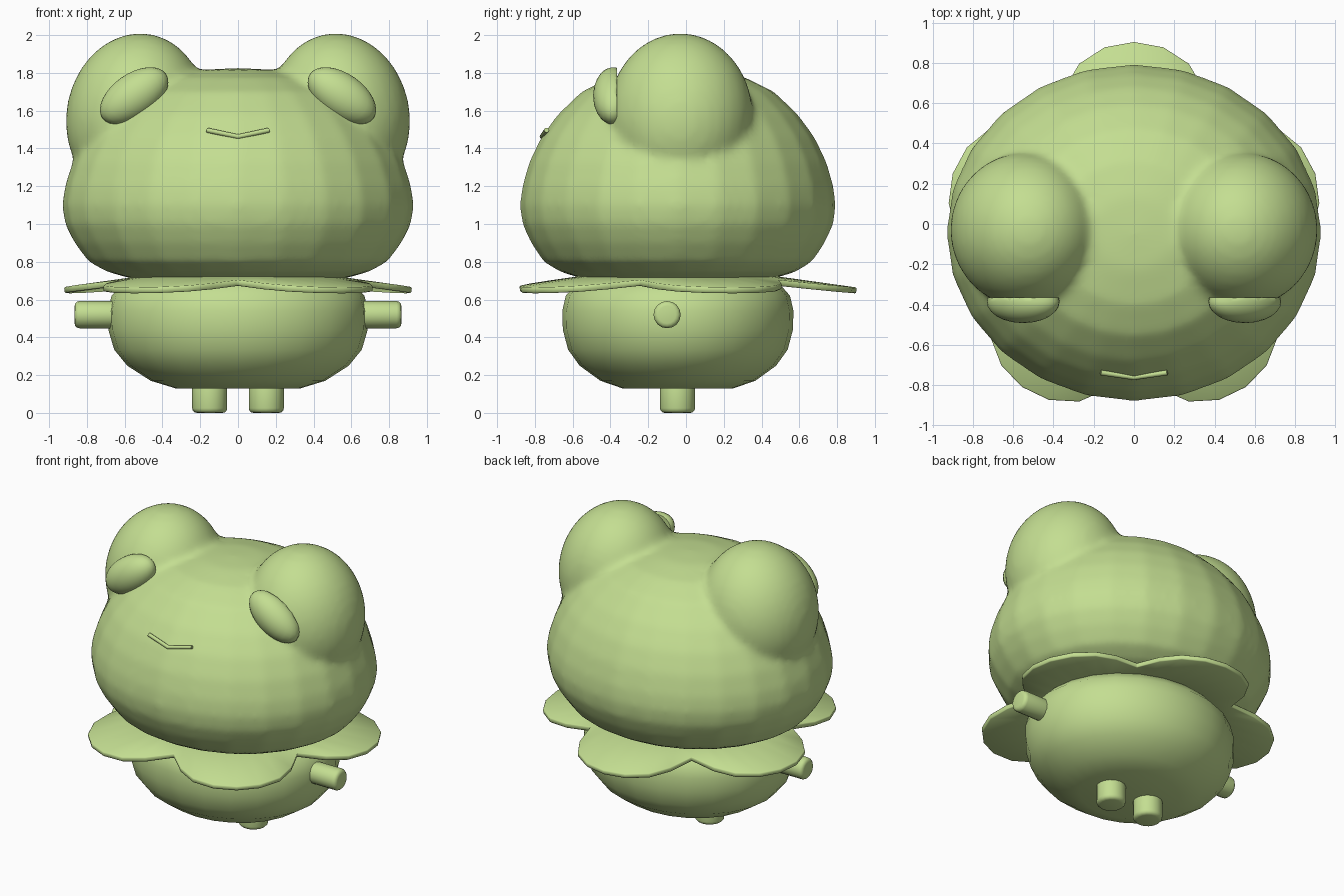
import bpy, bmesh, math
from mathutils import Matrix, Vector

if "Cube" in bpy.data.objects:
    bpy.data.objects.remove(bpy.data.objects["Cube"])

CENTER_Y = -0.043

green = bpy.data.materials.new("soft green")
green.use_nodes = True
colour = (0.55, 0.73, 0.285, 1)
green.diffuse_color = colour
green.node_tree.nodes["Principled BSDF"].inputs["Base Color"].default_value = colour


def finish(name, bm, angle=40):
    """Turn a bmesh into a smooth shaded object with sharp hard edges."""
    bmesh.ops.recalc_face_normals(bm, faces=bm.faces)
    mesh = bpy.data.meshes.new(name)
    bm.to_mesh(mesh)
    bm.free()
    mesh.materials.append(green)
    mesh.shade_smooth()
    mesh.set_sharp_from_angle(angle=math.radians(angle))
    obj = bpy.data.objects.new(name, mesh)
    bpy.context.collection.objects.link(obj)
    return obj


def lathe(bm, profile, rx, ry, segments=24):
    """Closed elliptical solid from (relative radius, height) pairs."""
    rings = []
    for r, z in profile:
        ring = []
        for i in range(segments):
            a = math.tau * i / segments
            ring.append(bm.verts.new((rx * r * math.cos(a), CENTER_Y + ry * r * math.sin(a), z)))
        rings.append(ring)
    for low, high in zip(rings, rings[1:]):
        for i in range(segments):
            j = (i + 1) % segments
            bm.faces.new((low[i], low[j], high[j], high[i]))
    bm.faces.new(rings[0][::-1])
    bm.faces.new(rings[-1])


def ball(bm, location, radii, turn, axis, u=24, v=16):
    """Ellipsoid turned about one axis."""
    matrix = Matrix.Translation(location) @ Matrix.Rotation(turn, 4, axis) @ Matrix.Diagonal((*radii, 1))
    return bmesh.ops.create_uvsphere(bm, u_segments=u, v_segments=v, radius=1, matrix=matrix)["verts"]


def peg(name, location, radius, length, axis=None):
    """Rounded cylinder for the limbs."""
    bm = bmesh.new()
    bmesh.ops.create_cone(bm, cap_ends=True, segments=16, radius1=radius, radius2=radius, depth=length)
    rims = [e for e in bm.edges if abs(e.verts[0].co.z - e.verts[1].co.z) < 0.001]
    bmesh.ops.bevel(bm, geom=rims, offset=0.025, segments=3, profile=0.5, affect="EDGES")
    if axis:
        bmesh.ops.rotate(bm, verts=bm.verts, matrix=Matrix.Rotation(math.pi / 2, 3, axis))
    bmesh.ops.translate(bm, verts=bm.verts, vec=location)
    return finish(name, bm, 50)


# Head with the two eye bulges blended into it
bm = bmesh.new()
lathe(bm, [(0.60, 0.71), (0.74, 0.745), (0.85, 0.80), (0.93, 0.90), (0.985, 1.0), (1.0, 1.1),
           (0.985, 1.2), (0.94, 1.33), (0.865, 1.46), (0.76, 1.58), (0.61, 1.70),
           (0.43, 1.775), (0.22, 1.815), (0.02, 1.825)], 0.932, 0.837)
for side in (-1, 1):
    ball(bm, (side * 0.54, -0.03, 1.57), (0.37, 0.385, 0.442), -side * math.radians(10), "Y", 32, 20)
head = finish("head", bm)
blend = head.modifiers.new("blend", "REMESH")
blend.mode = "VOXEL"
blend.voxel_size = 0.025
blend.use_smooth_shade = True
soften = head.modifiers.new("soften", "SMOOTH")
soften.factor = 0.5
soften.iterations = 8

# Body
bm = bmesh.new()
lathe(bm, [(0.48, 0.13), (0.67, 0.17), (0.85, 0.25), (0.95, 0.335), (0.995, 0.44),
           (1.0, 0.54), (0.97, 0.62), (0.87, 0.69), (0.7, 0.73)], 0.69, 0.612)
finish("body", bm, 60)

# Paired eyes, arms and legs
for side, label in ((1, "left"), (-1, "right")):
    bm = bmesh.new()
    verts = ball(bm, (side * 0.55, -0.385, 1.678), (0.205, 0.107, 0.118), side * math.radians(35), "Y")
    for v in verts:
        v.co.y = min(v.co.y, -0.365)
    finish(label + "_eye", bm, 50)
    peg(label + "_arm", (side * 0.72, -0.10, 0.52), 0.072, 0.29, "Y")
    peg(label + "_leg", (side * 0.15, -0.045, 0.085), 0.093, 0.17)

# Mouth: a shallow V-shaped tube
curve = bpy.data.curves.new("mouth", "CURVE")
curve.dimensions = "3D"
curve.bevel_depth = 0.013
curve.bevel_resolution = 2
curve.use_fill_caps = True
line = curve.splines.new("POLY")
line.points.add(2)
for point, co in zip(line.points, [(-0.165, -0.738, 1.497), (0, -0.762, 1.462), (0.165, -0.738, 1.497)]):
    point.co = (*co, 1)
curve.materials.append(green)
bpy.context.collection.objects.link(bpy.data.objects.new("mouth", curve))

# Collar: five petals sloping outwards, with notches between them
half_petal = [(0, 0.945), (9, 0.93), (18, 0.88), (26, 0.79), (36, 0.66)]
petal = [(-a, r) for a, r in half_petal[:0:-1]] + half_petal[:-1]
bm = bmesh.new()
rings = [[], [], []]
for k in range(5):
    for offset, reach in petal:
        a = math.radians(18 + 72 * k + offset)
        for ring, r in zip(rings, (0.42, 0.55, reach)):
            z = 0.648 + (0.945 - r) * 0.14
            ring.append(bm.verts.new((r * math.cos(a), CENTER_Y + r * math.sin(a), z)))
for inner, outer in zip(rings, rings[1:]):
    for i in range(len(inner)):
        j = (i + 1) % len(inner)
        bm.faces.new((inner[i], outer[i], outer[j], inner[j]))
collar = finish("collar", bm, 30)
thick = collar.modifiers.new("thickness", "SOLIDIFY")
thick.thickness = 0.032
thick.offset = 0
bevel = collar.modifiers.new("soft_edge", "BEVEL")
bevel.width = 0.005
bevel.segments = 1
